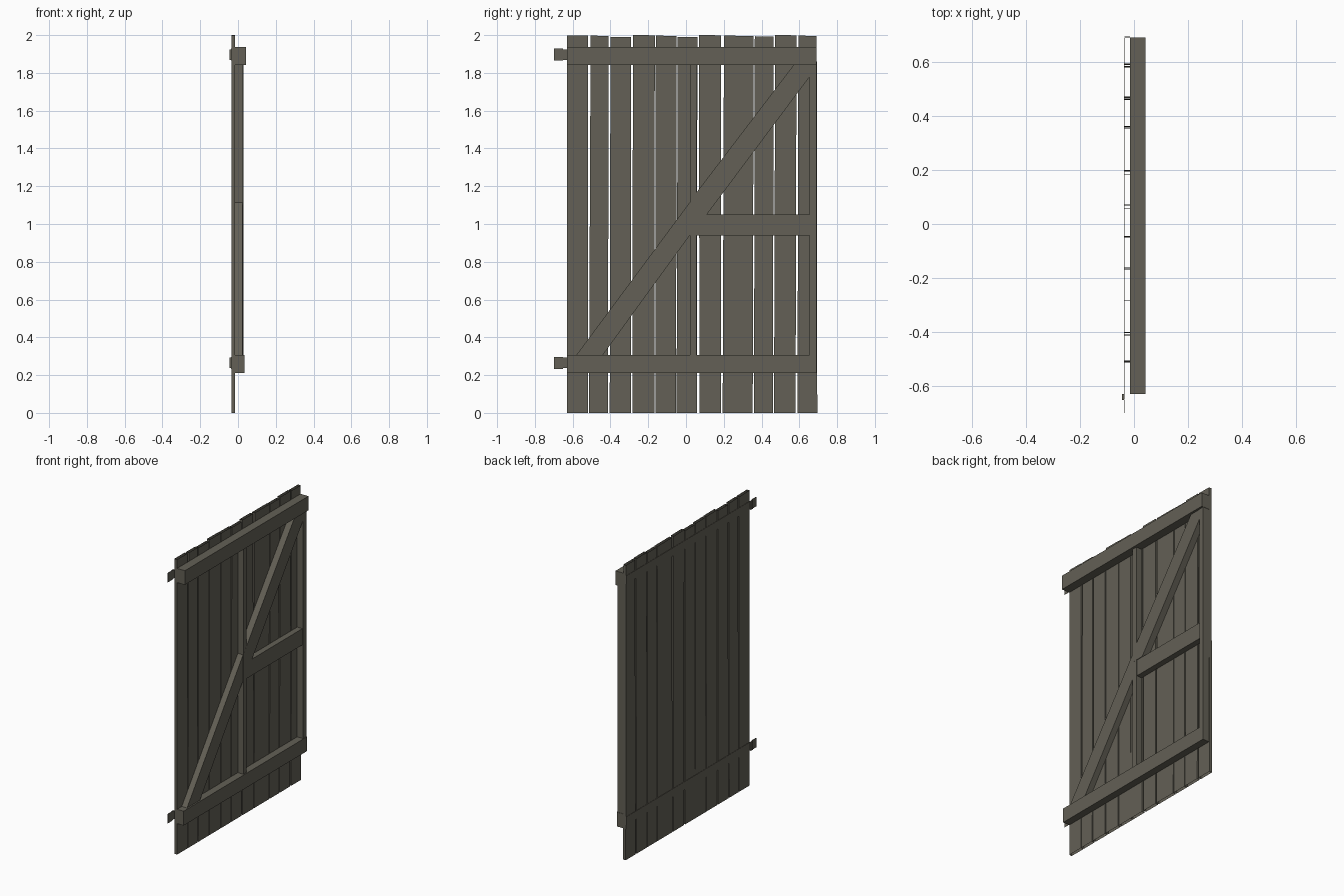
import bpy, bmesh

if "Cube" in bpy.data.objects:
    bpy.data.objects.remove(bpy.data.objects["Cube"])

wood = bpy.data.materials.new("weathered_wood")
wood.diffuse_color = (0.125, 0.117, 0.092, 1)
wood.use_nodes = True
wood.node_tree.nodes["Principled BSDF"].inputs["Base Color"].default_value = wood.diffuse_color


def prism(name, pts, x0, x1, open_ends=False):
    """Extrude a (y, z) outline from x0 to x1; open_ends drops top and bottom faces."""
    bm = bmesh.new()
    f = bm.faces.new([bm.verts.new((x0, y, z)) for y, z in pts])
    r = bmesh.ops.extrude_face_region(bm, geom=[f], use_keep_orig=True)
    for v in r["geom"]:
        if isinstance(v, bmesh.types.BMVert):
            v.co.x = x1
    bmesh.ops.recalc_face_normals(bm, faces=bm.faces[:])
    if open_ends:
        ends = [g for g in bm.faces if abs(g.normal.z) > 0.7]
        bmesh.ops.delete(bm, geom=ends, context='FACES')
    me = bpy.data.meshes.new(name)
    bm.to_mesh(me)
    bm.free()
    me.materials.append(wood)
    ob = bpy.data.objects.new(name, me)
    bpy.context.collection.objects.link(ob)
    return ob


def board(name, y0, y1, z0, z1, x0, x1):
    return prism(name, [(y0, z0), (y1, z0), (y1, z1), (y0, z1)], x0, x1)


BACK, FACE = -0.035, -0.015

# Vertical planks: bottom left/right, top left/right, top height
planks = [
    (-.630, -.518, -.630, -.519, 1.998), (-.514, -.413, -.505, -.410, 1.996),
    (-.404, -.290, -.400, -.291, 1.990), (-.284, -.168, -.281, -.165, 1.999),
    (-.162, -.052, -.160, -.051, 1.996), (-.050, .058, -.044, .060, 1.990),
    (.072, .186, .068, .184, 1.999), (.194, .353, .201, .358, 1.996),
    (.360, .460, .364, .464, 1.993), (.466, .580, .472, .585, 1.999),
    (.590, .695, .595, .692, 1.996)]
for i, (a, b, c, d, h) in enumerate(planks):
    prism(f"plank_{i + 1}", [(a, 0), (b, 0), (d, h), (c, h + 0.001)], BACK, FACE, True)

# Horizontal rails
board("top_rail", -.63, .692, 1.842, 1.938, FACE, .043)
board("bottom_rail", -.63, .692, .21, .307, FACE, .034)
board("middle_rail", .055, .655, .94, 1.05, FACE, .024)

# Upright stiles
board("centre_stile", .02, .055, .307, 1.842, FACE, .027)
board("edge_stile", .655, .69, .307, 1.842, FACE, .030)

# Diagonal brace in two halves, cut around the centre stile
prism("lower_brace", [(-.58, .307), (-.44, .307), (.02, .94), (.02, 1.115)], FACE, .024)
prism("upper_brace", [(.02, 1.05), (.11, 1.05), (.655, 1.78), (.655, 1.842),
                      (.57, 1.842), (.02, 1.12)], FACE, .0275)

# Strap hinges: long thin strap, folded knuckle and end tab
for label, z in (("top", 1.897), ("bottom", .265)):
    board(f"{label}_hinge_strap", -.65, .69, z - .028, z + .028, BACK - .002, BACK)
    board(f"{label}_hinge_knuckle", -.652, -.63, z - .028, z + .028, -.045, BACK - .002)
    board(f"{label}_hinge_tab", -.70, -.652, z - .032, z + .032, BACK - .002, BACK)
